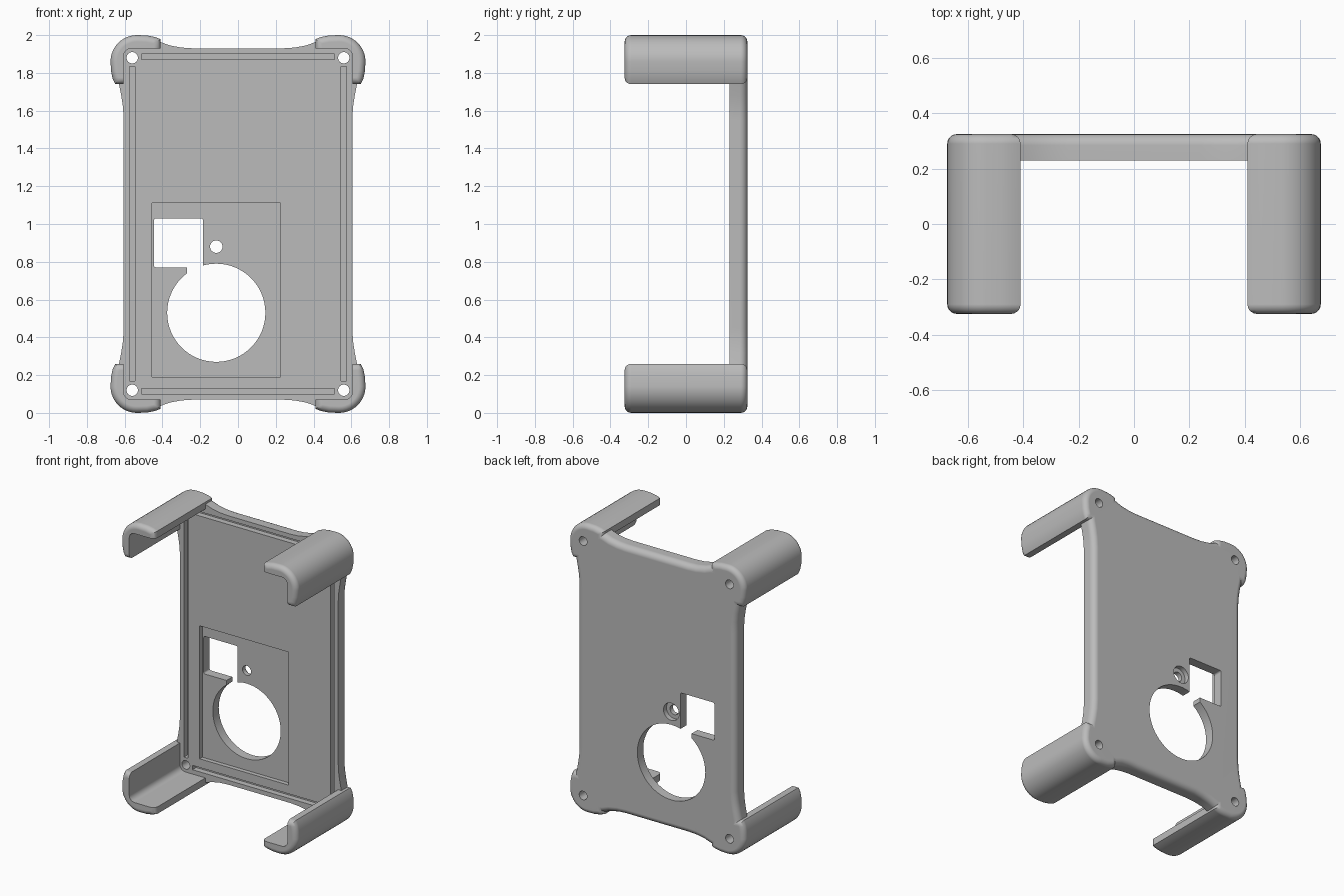
import bpy, bmesh
from math import sin, cos, pi

cube = bpy.data.objects.get("Cube")
if cube:
    bpy.data.objects.remove(cube, do_unlink=True)

BACK, FLOOR, FRONT = 0.325, 0.23, -0.325
MID = 1.0  # centre height

grey = bpy.data.materials.new("plain_grey")
grey.use_nodes = True
grey.diffuse_color = (0.5, 0.5, 0.5, 1)
grey.node_tree.nodes["Principled BSDF"].inputs["Base Color"].default_value = (0.5, 0.5, 0.5, 1)


def prism(name, outline, y0, y1, bevel=0.0, bevel_ys=()):
    """Extrude an x-z outline along y and round its rims at the given y."""
    bm = bmesh.new()
    a = [bm.verts.new((x, y0, z)) for x, z in outline]
    b = [bm.verts.new((x, y1, z)) for x, z in outline]
    n = len(a)
    bm.faces.new(a)
    bm.faces.new(b[::-1])
    for i in range(n):
        j = (i + 1) % n
        bm.faces.new((a[i], b[i], b[j], a[j]))
    bmesh.ops.recalc_face_normals(bm, faces=bm.faces)
    rims = [e for e in bm.edges
            if any(all(abs(v.co.y - y) < 1e-5 for v in e.verts) for y in bevel_ys)]
    if rims:
        bmesh.ops.bevel(bm, geom=rims, offset=bevel, segments=5, profile=0.5,
                        affect='EDGES', clamp_overlap=False)
    me = bpy.data.meshes.new(name)
    bm.to_mesh(me)
    bm.free()
    me.materials.append(grey)
    ob = bpy.data.objects.new(name, me)
    bpy.context.collection.objects.link(ob)
    return ob


def arc(cx, cz, r, a0, a1, n):
    return [(cx + r * cos(a0 + (a1 - a0) * i / n), cz + r * sin(a0 + (a1 - a0) * i / n))
            for i in range(n + 1)]


def circle(cx, cz, r, n=32):
    return arc(cx, cz, r, 0, 2 * pi, n)[:-1]


def rounded_rect(x0, x1, z0, z1, r):
    pts = []
    for k, (cx, cz) in enumerate([(x1 - r, z1 - r), (x0 + r, z1 - r),
                                  (x0 + r, z0 + r), (x1 - r, z0 + r)]):
        pts += arc(cx, cz, r, k * pi / 2, (k + 1) * pi / 2, 5)
    return pts


def rect(x0, x1, z0, z1):
    return [(x0, z0), (x1, z0), (x1, z1), (x0, z1)]


# Back plate, flared towards the corners (one quarter, mirrored)
quarter = [(0.24, 0.93), (0.3, 0.934), (0.36, 0.945), (0.41, 0.963), (0.45, 0.968),
           (0.632, 0.79), (0.63, 0.74), (0.618, 0.68), (0.609, 0.62), (0.605, 0.55)]
outline = []
for sx, sz, step in ((1, 1, 1), (1, -1, -1), (-1, -1, 1), (-1, 1, -1)):
    outline += [(sx * x, MID + sz * z) for x, z in quarter[::step]]
case = prism("bumper_case", outline, FLOOR, BACK, 0.04, (BACK,))

# Corner grips, solid here and hollowed below
grip = [(0.41, 0.74), (0.41, 0.978), (0.44, 0.99), (0.48, 0.998)]
grip += arc(0.535, 0.86, 0.14, pi / 2, 0, 10)
grip += [(0.672, 0.81), (0.664, 0.77), (0.65, 0.74)]
parts = []
for sx in (1, -1):
    for sz in (1, -1):
        shape = [(sx * x, MID + sz * z) for x, z in grip]
        parts.append((prism("corner_grip", shape, FRONT, BACK, 0.035, (FRONT, BACK)), 'UNION'))


def cut(name, shape, y0, y1):
    parts.append((prism(name, shape, y0, y1), 'DIFFERENCE'))


# Device space inside the grips
cut("device_space", rounded_rect(-0.605, 0.605, 0.07, 1.93, 0.04), -0.6, FLOOR)
# Grooves and screw holes around the border
for s in (1, -1):
    x, z = s * 0.56, MID + s * 0.885
    cut("side_groove", rect(x - 0.015, x + 0.015, 0.17, 1.835), 0.1, 0.27)
    cut("end_groove", rect(-0.51, 0.51, z - 0.015, z + 0.015), 0.1, 0.27)
    for t in (1, -1):
        cut("screw_hole", circle(x, MID + t * 0.88, 0.03, 24), 0.1, 0.5)
# Board recess and openings
cut("board_recess", rect(-0.455, 0.225, 0.19, 1.11), 0.1, 0.26)
cut("large_opening", circle(-0.115, 0.53, 0.26, 64), 0.05, 0.5)
cut("square_opening", rounded_rect(-0.445, -0.185, 0.77, 1.03, 0.012), 0.06, 0.51)
cut("opening_link", rect(-0.27, -0.1851, 0.65, 0.85), 0.07, 0.52)
cut("small_hole", circle(-0.115, 0.88, 0.033, 24), 0.1, 0.5)
cut("small_hole_counterbore", circle(-0.115, 0.88, 0.06), 0.292, 0.5)

# Combine everything into one solid
for tool, op in parts:
    tool.hide_render = True
    mod = case.modifiers.new(tool.name, 'BOOLEAN')
    mod.operation, mod.solver, mod.object = op, 'EXACT', tool
bpy.context.view_layer.update()
mesh = bpy.data.meshes.new_from_object(
    case.evaluated_get(bpy.context.evaluated_depsgraph_get()))
case.modifiers.clear()
case.data = mesh
mesh.materials.clear()
mesh.materials.append(grey)
for tool, _ in parts:
    bpy.data.objects.remove(tool, do_unlink=True)

# Smooth rims with flat faces kept flat
bpy.context.view_layer.objects.active = case
case.select_set(True)
bpy.ops.object.shade_smooth_by_angle(angle=0.52)
weighted = case.modifiers.new("flat_faces", 'WEIGHTED_NORMAL')
weighted.keep_sharp = True
